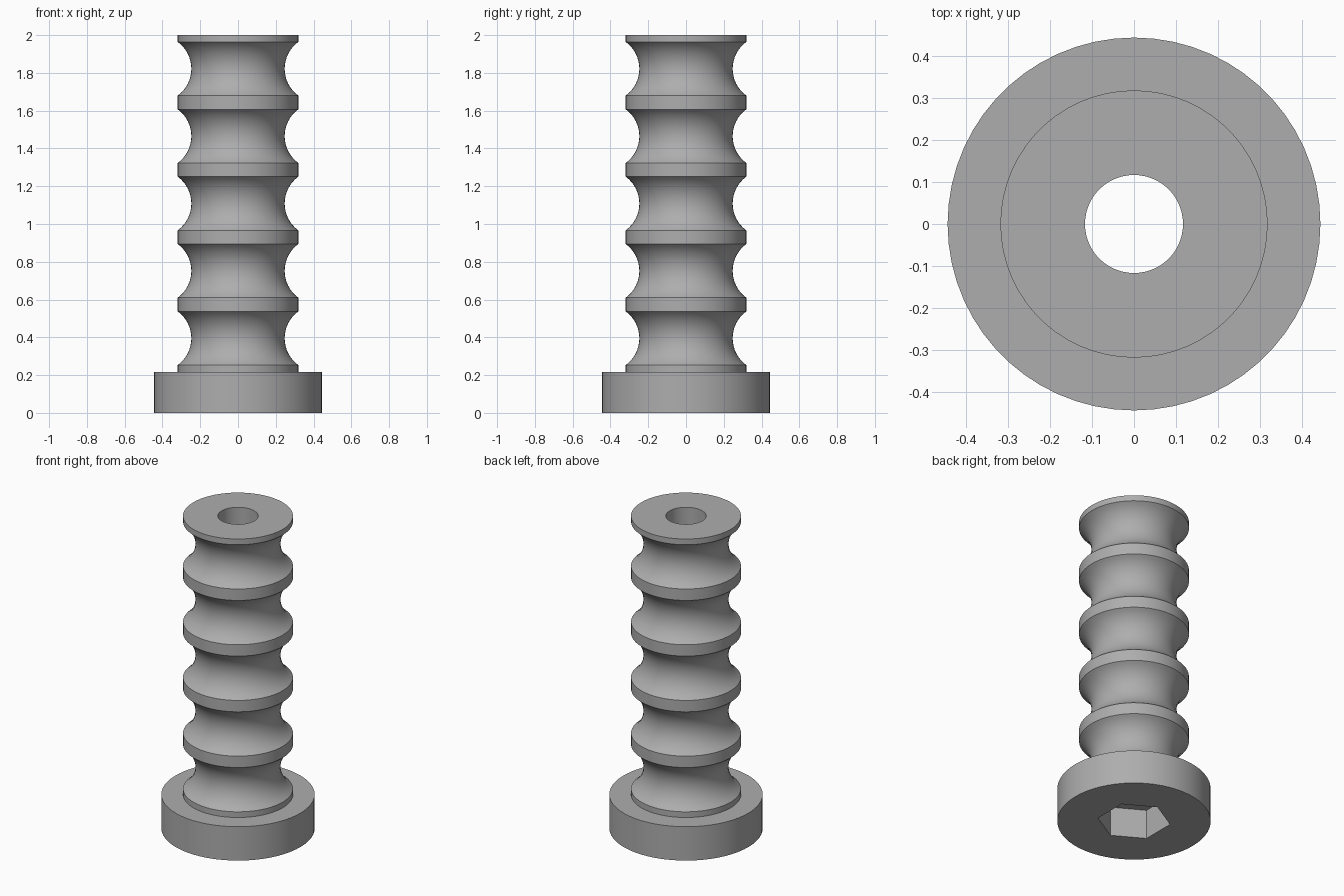
import bpy, math

if "Cube" in bpy.data.objects:
    bpy.data.objects.remove(bpy.data.objects["Cube"], do_unlink=True)

SEGMENTS = 60
BASE_R, BASE_H = 0.445, 0.217
RING_R, NECK_R, BORE_R = 0.319, 0.247, 0.117
GROOVES, RING_H = 5, 0.073
SOCKET_R, SOCKET_H = 0.212, 0.188
PITCH = (2 - BASE_H) / GROOVES

grey = bpy.data.materials.new("plain_grey")
grey.use_nodes = True
colour = (0.42, 0.42, 0.42, 1)
grey.diffuse_color = colour
grey.node_tree.nodes["Principled BSDF"].inputs["Base Color"].default_value = colour


def lathe(name, profile):
    """Revolve a closed (radius, z) profile about the z axis."""
    n = len(profile)
    verts, faces = [], []
    for s in range(SEGMENTS):
        a = math.tau * s / SEGMENTS
        verts += [(r * math.cos(a), r * math.sin(a), z) for r, z in profile]
        t = (s + 1) % SEGMENTS
        for i in range(n):
            j = (i + 1) % n
            faces.append((s * n + i, t * n + i, t * n + j, s * n + j))
    mesh = bpy.data.meshes.new(name)
    mesh.from_pydata(verts, [], faces)
    mesh.materials.append(grey)
    obj = bpy.data.objects.new(name, mesh)
    bpy.context.collection.objects.link(obj)
    return obj


# Outline: bored foot, then a column with circular grooves between flat rings
profile = [(BORE_R, 0), (BASE_R, 0), (BASE_R, BASE_H), (RING_R, BASE_H)]
half = (PITCH - RING_H) / 2
sag = RING_R - NECK_R
arc_r = (half ** 2 + sag ** 2) / (2 * sag)
sweep = math.asin(half / arc_r)
STEPS = 16
for g in range(GROOVES):
    mid = BASE_H + (g + 0.5) * PITCH
    for k in range(STEPS + 1):
        a = sweep * (2 * k / STEPS - 1)
        profile.append((NECK_R + arc_r * (1 - math.cos(a)), mid + arc_r * math.sin(a)))
profile += [(RING_R, 2), (BORE_R, 2)]
column = lathe("grooved_column", profile)

# Hexagonal socket cut into the underside
bpy.ops.mesh.primitive_cylinder_add(vertices=6, radius=SOCKET_R, depth=2 * SOCKET_H,
                                    location=(0, 0, 0))
cutter = bpy.context.object
cutter.name = "socket_cutter"
cutter.data.materials.append(grey)
cut = column.modifiers.new("socket", "BOOLEAN")
cut.operation = "DIFFERENCE"
cut.solver = "EXACT"
cut.object = cutter
bpy.context.view_layer.objects.active = column
bpy.ops.object.modifier_apply(modifier=cut.name)
bpy.data.objects.remove(cutter, do_unlink=True)

# Smooth curves, crisp rims
bpy.ops.object.select_all(action="DESELECT")
column.select_set(True)
bpy.ops.object.shade_smooth_by_angle(angle=math.radians(30))
